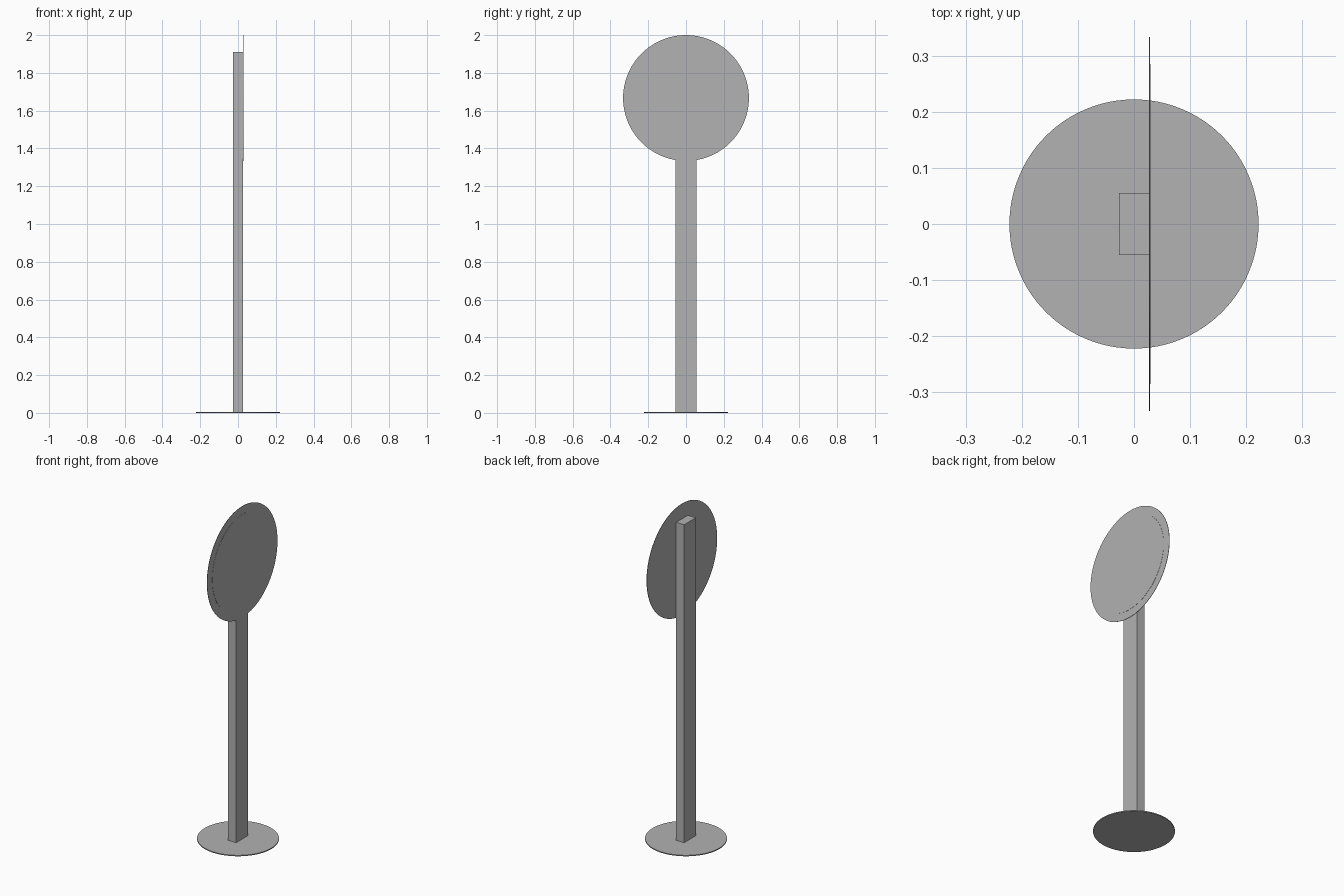
import bpy
import math

cube = bpy.data.objects.get("Cube")
if cube:
    bpy.data.objects.remove(cube, do_unlink=True)

# Single flat grey for the whole sign
grey = bpy.data.materials.new("plain grey")
grey.use_nodes = True
colour = (0.445, 0.445, 0.445, 1)
grey.diffuse_color = colour
grey.node_tree.nodes["Principled BSDF"].inputs["Base Color"].default_value = colour


def finish(name):
    obj = bpy.context.object
    obj.name = name
    obj.data.materials.append(grey)
    return obj


def disc(name, radius, depth, location, tilt=0):
    bpy.ops.mesh.primitive_cylinder_add(
        vertices=96, radius=radius, depth=depth,
        location=location, rotation=(0, tilt, 0))
    bpy.ops.object.shade_smooth_by_angle(angle=math.radians(30))
    return finish(name)


# Round foot plate
BASE_H = 0.006
disc("base_plate", 0.222, BASE_H, (0, 0, BASE_H / 2))

# Rectangular upright
POST_X, POST_Y, POST_TOP = 0.053, 0.11, 1.91
bpy.ops.mesh.primitive_cube_add(size=1, location=(0, 0, POST_TOP / 2))
bpy.context.object.scale = (POST_X, POST_Y, POST_TOP)
bpy.ops.object.transform_apply(location=False, rotation=False, scale=True)
finish("post")

# Round sign board on the post's left side, with a slightly raised face
SIGN_R = 0.333
SIGN_Z = 2 - SIGN_R
SIGN_T = 0.002
FACE_T = 0.001
front = POST_X / 2
disc("sign_board", SIGN_R, SIGN_T, (front + SIGN_T / 2, 0, SIGN_Z), math.pi / 2)
disc("sign_face", 0.285, FACE_T,
     (front + SIGN_T + FACE_T / 2, 0, SIGN_Z), math.pi / 2)
